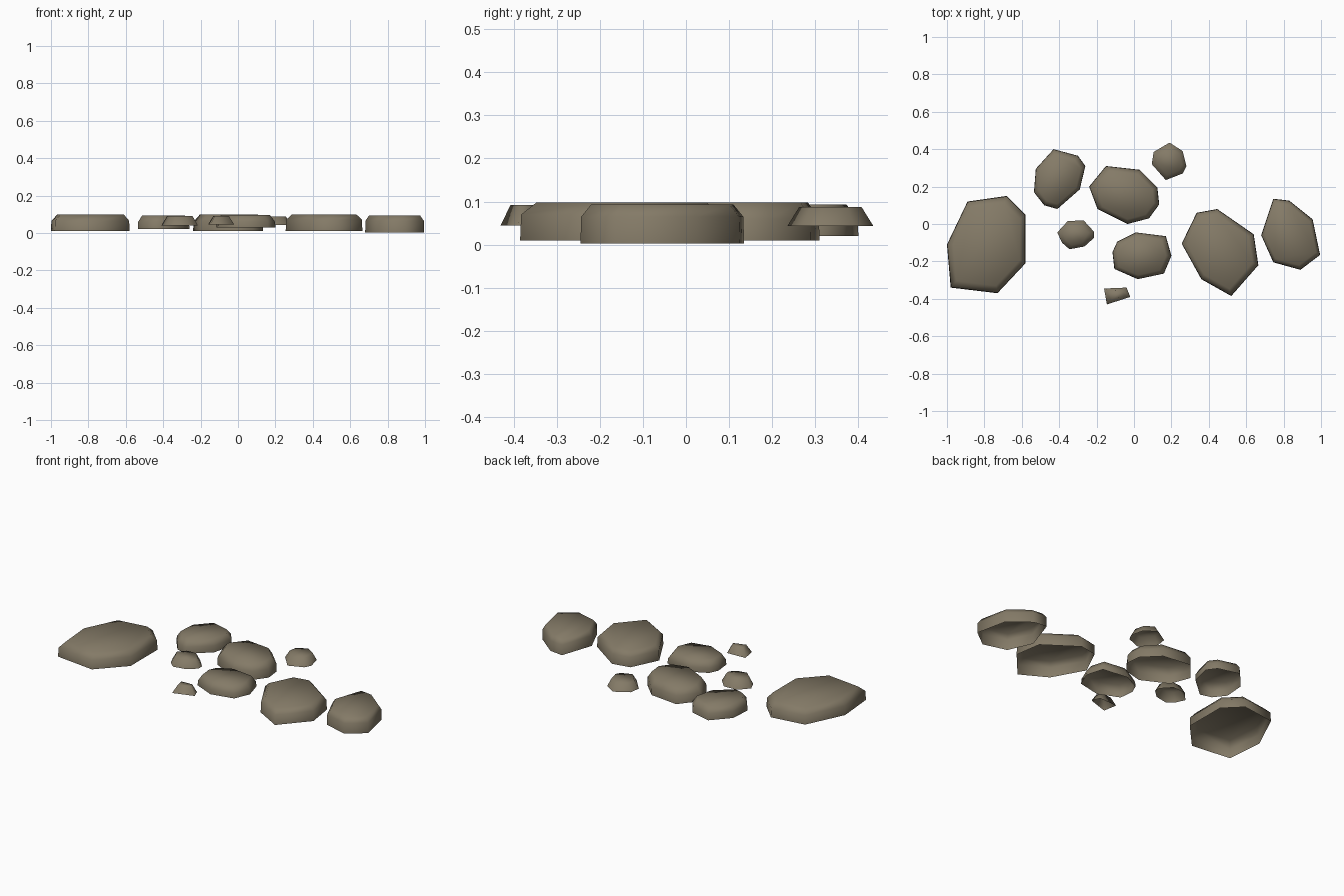
import bpy, bmesh
from mathutils import Vector

if "Cube" in bpy.data.objects:
    bpy.data.objects.remove(bpy.data.objects["Cube"])

stone_mat = bpy.data.materials.new("stone_brown")
stone_mat.diffuse_color = (0.23, 0.195, 0.135, 1)
stone_mat.use_nodes = True
stone_mat.node_tree.nodes["Principled BSDF"].inputs["Base Color"].default_value = stone_mat.diffuse_color


def stone(name, outline, z0, z1, z2, inset):
    """Open-bottomed slab: rim at z0, shoulder at z1 (None = no shoulder), inset top at z2."""
    pts = [Vector(p) for p in outline]
    mid = sum(pts, Vector((0, 0))) / len(pts)
    levels = [(z0, 1.0)]
    if z1 is not None:
        levels.append((z1, 0.99))
    levels.append((z2, 1 - inset))
    bm = bmesh.new()
    rings = []
    for z, s in levels:
        rings.append([bm.verts.new((*(mid + (p - mid) * s), z)) for p in pts])
    n = len(pts)
    for a, b in zip(rings, rings[1:]):
        for i in range(n):
            j = (i + 1) % n
            bm.faces.new((a[j], a[i], b[i], b[j]))
    bm.faces.new(rings[-1][::-1])
    for f in bm.faces:
        f.smooth = True
    me = bpy.data.meshes.new(name)
    bm.to_mesh(me)
    bm.free()
    me.materials.append(stone_mat)
    bpy.context.collection.objects.link(bpy.data.objects.new(name, me))


# Large slabs (outlines run clockwise seen from above)
stone("left_slab", [(-.89, .12), (-.68, .15), (-.58, .05), (-.58, -.21), (-.73, -.37),
                    (-.98, -.34), (-1, -.11)], .01, .065, .098, .15)
stone("right_slab", [(.335, .06), (.445, .08), (.64, -.055), (.665, -.22), (.52, -.385),
                     (.36, -.295), (.255, -.105)], .01, .07, .098, .15)
stone("far_right_slab", [(.745, .135), (.83, .125), (.955, .025), (.995, -.165), (.89, -.245),
                         (.745, -.205), (.68, -.06)], .003, .065, .093, .13)
stone("middle_slab", [(-.15, .31), (.03, .29), (.125, .195), (.135, .105), (.08, .03),
                      (-.035, 0), (-.195, .08), (-.24, .2)], .01, .06, .098, .17)
# Medium slabs
stone("back_left_stone", [(-.43, .4), (-.3, .365), (-.26, .31), (-.29, .185), (-.41, .08),
                          (-.48, .1), (-.535, .17), (-.525, .295)], .02, .06, .093, .17)
stone("front_middle_stone", [(.01, -.045), (.17, -.065), (.2, -.17), (.16, -.265), (.02, -.295),
                             (-.105, -.24), (-.115, -.15), (-.09, -.095)], .03, .06, .096, .17)
# Small tapered stones
stone("back_pebble", [(.19, .435), (.26, .39), (.28, .31), (.26, .27), (.17, .235),
                      (.095, .32), (.105, .385)], .043, None, .088, .28)
stone("left_pebble", [(-.355, .015), (-.27, .02), (-.215, -.04), (-.215, -.075), (-.265, -.12),
                      (-.345, -.135), (-.385, -.1), (-.41, -.045)], .04, None, .09, .3)
stone("front_pebble", [(-.16, -.345), (-.04, -.34), (-.02, -.39), (-.145, -.43)],
      .045, None, .092, .42)
